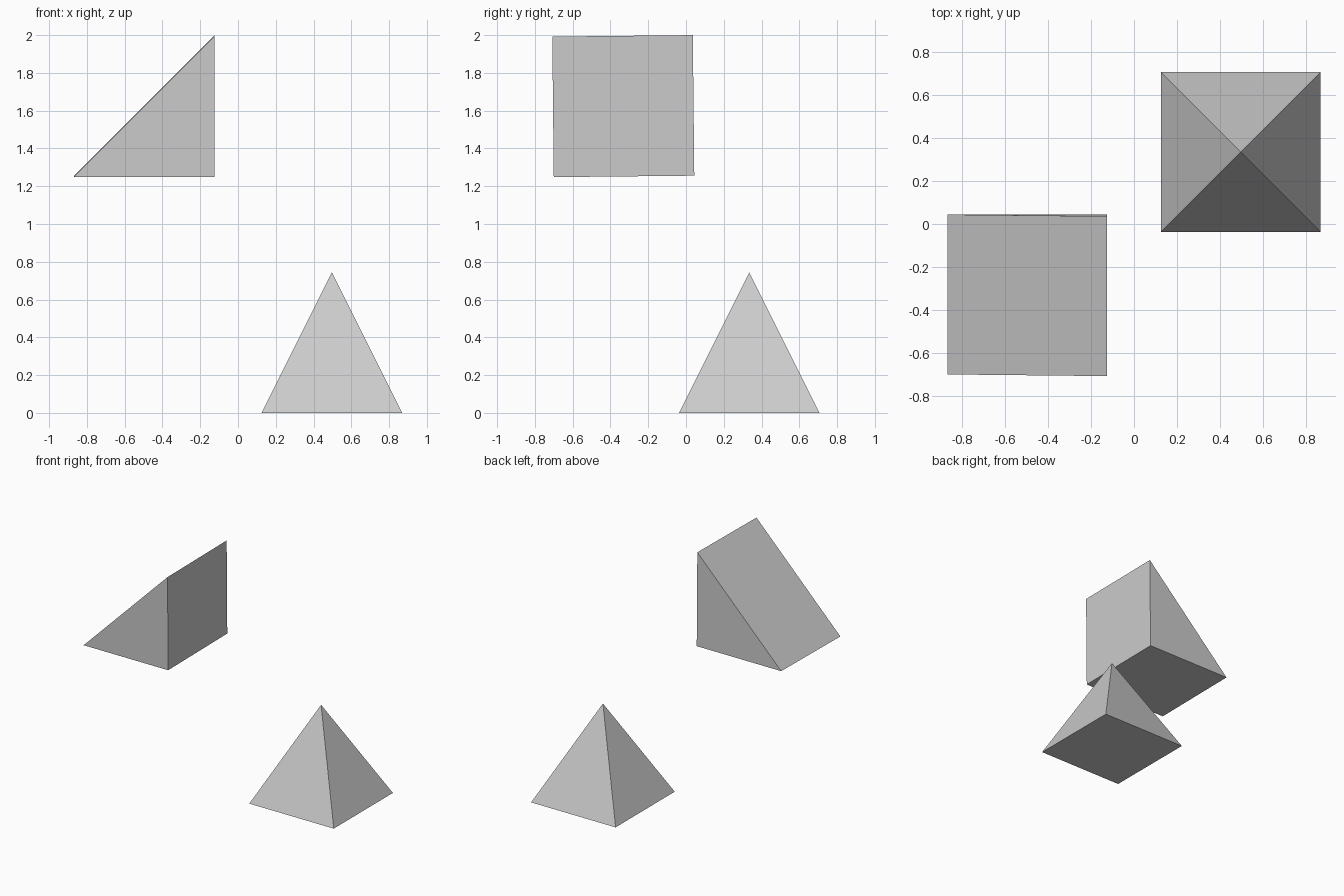
import bpy, bmesh, math

if "Cube" in bpy.data.objects:
    bpy.data.objects.remove(bpy.data.objects["Cube"])

SIZE = 0.744
H = SIZE / 2


def finish(bm, name, location, tilt=0.0):
    bmesh.ops.recalc_face_normals(bm, faces=bm.faces)
    mesh = bpy.data.meshes.new(name)
    bm.to_mesh(mesh)
    bm.free()
    obj = bpy.data.objects.new(name, mesh)
    obj.location = location
    obj.rotation_euler.x = tilt
    bpy.context.collection.objects.link(obj)
    return obj


# Square pyramid standing on the ground
bpy.ops.mesh.primitive_cone_add(vertices=4, radius1=H * math.sqrt(2), radius2=0,
                                depth=SIZE, location=(0.497, 0.335, H),
                                rotation=(0, 0, math.pi / 4))
bpy.context.object.name = "pyramid"

# Right-angled wedge: triangle profile extruded along y, tilted very slightly
bm = bmesh.new()
profile = [(-H, -H), (H, -H), (H, H)]
face = bm.faces.new([bm.verts.new((x, -H, z)) for x, z in profile])
ext = bmesh.ops.extrude_face_region(bm, geom=[face], use_keep_orig=True)
bmesh.ops.translate(bm, vec=(0, SIZE, 0),
                    verts=[v for v in ext["geom"] if isinstance(v, bmesh.types.BMVert)])
finish(bm, "wedge", (-0.497, -0.332, 1.624), math.radians(0.6))
